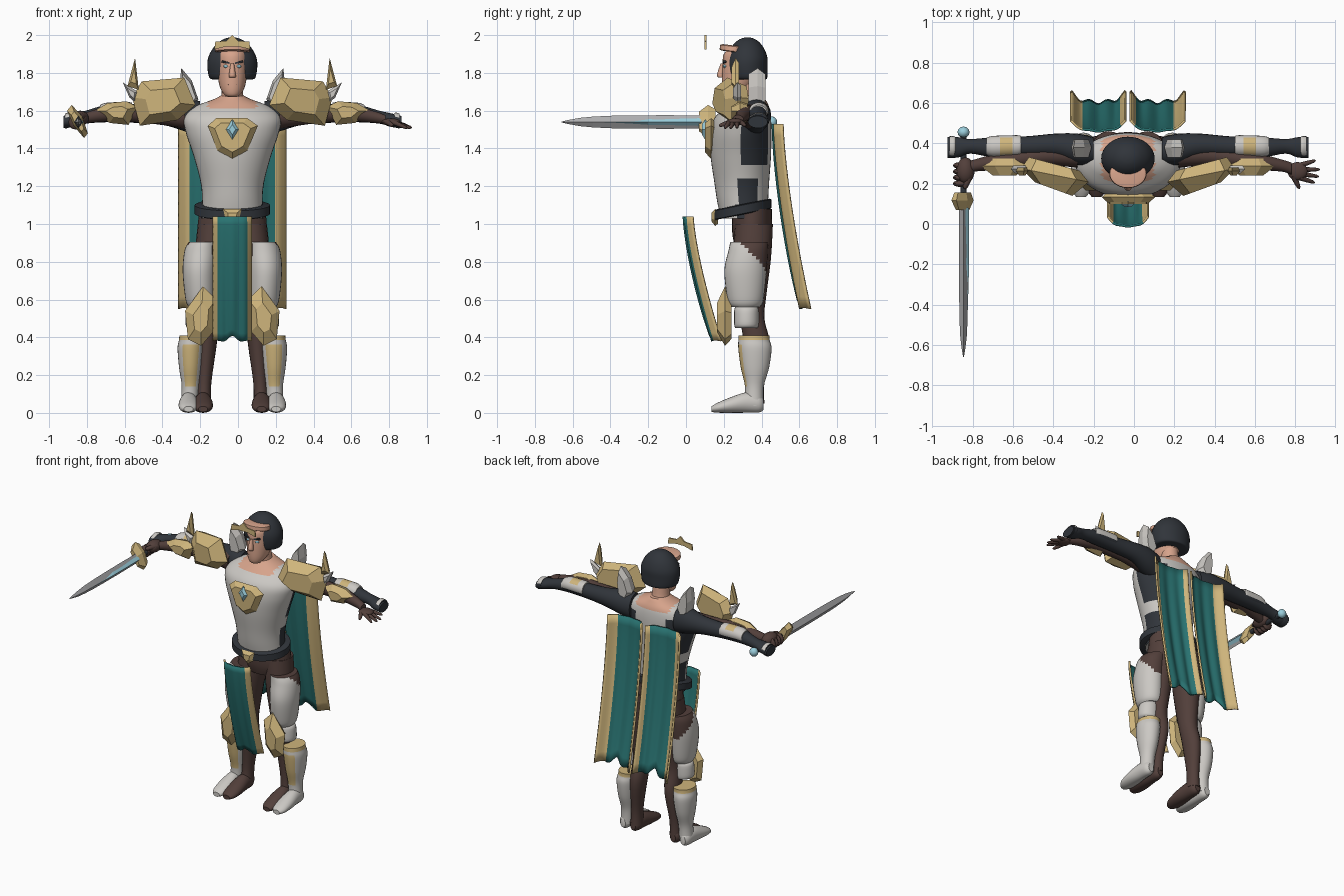
import bpy, bmesh, math
from mathutils import Vector

CX = -0.03          # body centre line


def material(name, r, g, b):
    m = bpy.data.materials.new(name)
    m.diffuse_color = (r, g, b, 1)
    return m


GOLD = material("gold", 0.62, 0.46, 0.20)
WHITE = material("white_armour", 0.60, 0.58, 0.55)
TEAL = material("teal_cloth", 0.022, 0.17, 0.165)
DARK = material("dark_cloth", 0.030, 0.035, 0.043)
BROWN = material("brown_leather", 0.085, 0.050, 0.043)
SKIN = material("skin", 0.68, 0.37, 0.26)
BLUE = material("pale_blue", 0.33, 0.62, 0.72)
STEEL = material("steel", 0.42, 0.42, 0.43)


def finish(bm, name, mats, rule=None, smooth=True):
    bmesh.ops.recalc_face_normals(bm, faces=bm.faces)
    bm.normal_update()
    for f in bm.faces:
        f.smooth = smooth
        if rule:
            f.material_index = rule(f.calc_center_median(), f.normal)
    for e in bm.edges:
        e.smooth = e.calc_face_angle(0) < math.radians(40)
    me = bpy.data.meshes.new(name)
    bm.to_mesh(me)
    bm.free()
    for m in mats if isinstance(mats, list) else [mats]:
        me.materials.append(m)
    ob = bpy.data.objects.new(name, me)
    bpy.context.collection.objects.link(ob)
    return ob


def skin_rings(bm, rings):
    rows = [[bm.verts.new(p) for p in r] for r in rings]
    n = len(rows[0])
    for a, b in zip(rows, rows[1:]):
        for i in range(n):
            bm.faces.new((a[i], a[(i + 1) % n], b[(i + 1) % n], b[i]))
    bm.faces.new(rows[0])
    bm.faces.new(rows[-1])


def loft(name, keys, mats, axis='z', n=20, sub=4, rule=None, smooth=True, shear=0):
    """Ellipse rings (along, centre p, centre q, radius p, radius q), splined."""
    k = [Vector(t) for t in keys]
    k = [k[0]] + k + [k[-1]]
    path = []
    for a, b, c, d in zip(k, k[1:], k[2:], k[3:]):
        for j in range(sub):
            t = j / sub
            path.append(0.5 * (2 * b + (c - a) * t + (2 * a - 5 * b + 4 * c - d) * t * t
                               + (3 * b - a - 3 * c + d) * t ** 3))
    path.append(k[-1])
    rings = []
    for t, p, q, a, b in path:
        ring = []
        for i in range(n):
            w = 2 * math.pi * i / n
            u, v = p + a * math.cos(w), q + b * math.sin(w)
            ring.append({'z': (u, v, t + shear * (v - q)), 'x': (t, u, v), 'y': (u, t, v)}[axis])
        rings.append(ring)
    bm = bmesh.new()
    skin_rings(bm, rings)
    return finish(bm, name, mats, rule, smooth)


def plate(name, pts, yb, yf, mat, back=0.75, front=0.5, s=0, tilt=0):
    """Faceted plate from an x-z outline; s mirrors it about the body centre."""
    if s:
        pts = [(CX + s * x, z) for x, z in pts]
    mx, mz = sum(p[0] for p in pts) / len(pts), sum(p[1] for p in pts) / len(pts)
    ym = yb + (yf - yb) * 0.45
    rings = [[(mx + (x - mx) * f, y + tilt * s * (x - mx), mz + (z - mz) * f) for x, z in pts]
             for y, f in ((yb, back), (ym, 1), (yf, front))]
    bm = bmesh.new()
    skin_rings(bm, rings)
    return finish(bm, name, mat, smooth=False)


def blob(name, c, r, mat, seg=20):
    bm = bmesh.new()
    bmesh.ops.create_uvsphere(bm, u_segments=seg, v_segments=seg // 2, radius=1)
    for v in bm.verts:
        v.co = Vector([c[i] + r[i] * v.co[i] for i in range(3)])
    return finish(bm, name, mat)


def tube(name, a, b, ra, rb, mat, n=10):
    a, b = Vector(a), Vector(b)
    q = (b - a).to_track_quat('Z', 'Y')
    rings = [[a.lerp(b, t) + q @ Vector((r * math.cos(2 * math.pi * i / n), r * math.sin(2 * math.pi * i / n), 0))
              for i in range(n)] for t, r in ((0, ra), (.55, (ra + rb) / 2), (.9, rb), (1, rb * .4))]
    bm = bmesh.new()
    skin_rings(bm, rings)
    return finish(bm, name, mat)


def cloth(name, xa, xb, path, lip, gold_a, gold_b, fold, hem):
    """Hanging panel with gold borders, folds and a zigzag hem; path is (y, z)."""
    cols, rows = 24, len(path)
    bm = bmesh.new()
    grid = []
    for j, (y, z) in enumerate(path):
        d = j / (rows - 1)
        row = []
        for i in range(cols + 1):
            u = i / cols
            yy = y + lip * abs(2 * u - 1) ** 3 + fold * (0.4 + d) * math.cos(u * 6 * math.pi)
            zz = z + (hem * d ** 4) * (0.5 + 0.5 * math.cos(u * 4 * math.pi)) * (1 - abs(2 * u - 1))
            row.append(bm.verts.new((xa + (xb - xa) * u, yy, zz)))
        grid.append(row)
    for a, b in zip(grid, grid[1:]):
        for i in range(cols):
            f = bm.faces.new((a[i], a[i + 1], b[i + 1], b[i]))
    lo, hi = sorted((xa, xb))
    ga, gb = (gold_a, gold_b) if xa < xb else (gold_b, gold_a)
    ob = finish(bm, name, [TEAL, GOLD], lambda c, nn: int(c.x < lo + ga or c.x > hi - gb))
    m = ob.modifiers.new("thickness", 'SOLIDIFY')
    m.thickness, m.offset = 0.012, 0
    return ob


# --- torso: white cuirass, bare neckline, dark under-arm and hip patches
def torso_rule(c, n):
    dx = abs(c.x - CX)
    if c.z > 1.615 and dx < 0.13:
        return 2
    if dx > 0.1 and (c.y > 0.30 and 1.31 < c.z < 1.57 or 0.27 < c.y < 0.38 and c.z < 1.24):
        return 1
    return 0


loft("torso", [(1.03, CX, .31, .165, .125), (1.12, CX, .30, .16, .135), (1.22, CX, .295, .168, .145),
               (1.36, CX, .29, .205, .16), (1.48, CX, .29, .245, .162), (1.56, CX, .30, .255, .15),
               (1.62, CX, .325, .20, .115), (1.66, CX, .335, .10, .085), (1.68, CX, .335, .06, .07)],
     [WHITE, DARK, SKIN], n=40, sub=6, rule=torso_rule)
loft("belt", [(1.05, CX, .30, .185, .145), (1.055, CX, .30, .20, .152), (1.10, CX, .30, .20, .152),
              (1.105, CX, .30, .185, .145)], DARK, n=32, sub=1, shear=0.2)
plate("buckle", [(-.08, 1.08), (.02, 1.08), (.01, 1.02), (-.03, .99), (-.07, 1.02)], .17, .135, GOLD)
loft("pelvis", [(.88, CX, .35, .13, .09), (.95, CX, .35, .18, .105), (1.08, CX, .35, .175, .105)], BROWN, n=28)
plate("chest_emblem", [(-.16, 1.52), (-.115, 1.56), (.05, 1.56), (.105, 1.52), (.05, 1.39),
                       (-.03, 1.345), (-.11, 1.39)], .16, .10, GOLD, front=.72)
plate("chest_gem", [(-.03, 1.555), (.005, 1.50), (-.03, 1.445), (-.065, 1.50)], .115, .085, BLUE)

# --- head
loft("neck", [(1.62, CX, .33, .075, .07), (1.68, CX, .32, .058, .06), (1.76, CX, .31, .055, .06)], SKIN)
loft("face", [(1.672, CX, .235, .022, .022), (1.685, CX, .24, .042, .043), (1.72, CX, .265, .064, .075),
              (1.78, CX, .285, .077, .095), (1.84, CX, .29, .08, .097), (1.90, CX, .295, .078, .095),
              (1.94, CX, .30, .06, .06)], SKIN, n=28)
loft("nose", [(1.775, CX, .185, .017, .012), (1.79, CX, .182, .018, .018), (1.85, CX, .195, .009, .012)], SKIN, n=12)
plate("mouth", [(-.055, 1.737), (-.03, 1.742), (-.005, 1.737), (-.03, 1.73)], .205, .193, BROWN, front=.9)
loft("hair", [(1.765, CX, .335, .10, .085), (1.775, CX, .33, .122, .10), (1.83, CX, .325, .132, .107),
              (1.88, CX, .325, .128, .106), (1.93, CX, .325, .103, .088), (1.965, CX, .325, .068, .06),
              (1.983, CX, .325, .035, .03), (1.988, CX, .325, .005, .005)], DARK, n=32)
loft("forehead_band", [(1.91, CX, .255, .088, .068), (1.915, CX, .25, .093, .072), (1.94, CX, .25, .09, .07),
                       (1.945, CX, .255, .08, .06)], SKIN, n=28, sub=1, shear=-0.12)
plate("tiara", [(-.125, 1.925), (-.12, 1.965), (-.06, 1.97), (-.03, 2.0), (0, 1.97), (.06, 1.965),
                (.065, 1.925), (0, 1.94), (-.06, 1.94)], .108, .099, GOLD, back=1, front=1)

# --- paired parts
for s, side in ((-1, "right"), (1, "left")):
    X = lambda d: CX + s * d
    plate(side + "_brow", [(.012, 1.856), (.055, 1.866), (.06, 1.856), (.012, 1.846)], .215, .195, DARK, s=s, front=.9)
    blob(side + "_eye", (X(.033), .207, 1.835), (.015, .012, .009), BLUE, 12)
    blob(side + "_ear", (X(.082), .30, 1.80), (.012, .022, .032), SKIN, 12)

    # legs and inner feet
    loft(side + "_leg", [(1.0, X(.095), .36, .088, .10), (.82, X(.11), .35, .088, .10), (.62, X(.12), .345, .066, .08),
                         (.50, X(.125), .35, .056, .065), (.36, X(.133), .375, .05, .068),
                         (.16, X(.148), .37, .037, .045), (.05, X(.152), .365, .04, .05)], BROWN)
    foot = [(.135, .02, .025, .015), (.17, .028, .047, .027), (.24, .042, .053, .042), (.32, .055, .046, .054),
            (.385, .05, .038, .048), (.41, .045, .02, .03)]
    loft(side + "_bare_foot", [(y, X(.155), z, a, b) for y, z, a, b in foot], BROWN, 'y')
    loft(side + "_boot_foot", [(y, X(.232), z, a, b) for y, z, a, b in foot], WHITE, 'y')

    # thigh guard, knee band, greave with gold front and rim
    loft(side + "_thigh_guard", [(.56, X(.165), .315, .065, .075), (.60, X(.17), .315, .078, .095),
                                 (.75, X(.175), .315, .088, .112), (.86, X(.165), .33, .088, .105),
                                 (.905, X(.15), .335, .08, .10)], [WHITE, BROWN], n=28, sub=6,
         rule=lambda c, n: int(c.z > .92 - 1.07 * (c.y - .27)))
    loft(side + "_knee_band", [(.45, X(.175), .32, .06, .06), (.47, X(.18), .32, .068, .065),
                               (.54, X(.175), .32, .068, .065), (.56, X(.17), .32, .06, .06)], WHITE)
    loft(side + "_greave", [(.04, X(.228), .36, .045, .05), (.14, X(.222), .362, .046, .05),
                            (.24, X(.222), .365, .06, .075), (.34, X(.22), .365, .07, .088),
                            (.385, X(.215), .36, .068, .083), (.41, X(.212), .36, .068, .082)],
         [WHITE, GOLD], n=28, sub=5, rule=lambda c, n: int(n.y < -.72 and .13 < c.z < .36 or c.z > .388))
    plate(side + "_knee_plate", [(.25, .54), (.155, .67), (.085, .60), (.10, .43), (.165, .355), (.235, .39)],
          .24, .165, GOLD, s=s)

    # shoulder armour
    plate(side + "_pauldron", [(.195, 1.63), (.255, 1.775), (.48, 1.755), (.53, 1.67), (.49, 1.52), (.29, 1.55)],
          .30, .175, GOLD, s=s, tilt=.2, front=.55)
    plate(side + "_gold_spike", [(.495, 1.71), (.515, 1.88), (.555, 1.73)], .28, .24, GOLD, s=s)
    plate(side + "_white_spike", [(.50, 1.70), (.58, 1.75), (.545, 1.67), (.51, 1.64)], .29, .25, WHITE, s=s)
    plate(side + "_collar_wing", [(.27, 1.825), (.215, 1.76), (.18, 1.66), (.22, 1.58), (.27, 1.64), (.28, 1.73)],
          .42, .33, WHITE, s=s, front=.75)
    plate(side + "_forearm_plate", [(.50, 1.62), (.56, 1.65), (.66, 1.64), (.73, 1.60), (.65, 1.535), (.55, 1.525)],
          .325, .24, GOLD, s=s)

    # arms: dark sleeve behind, brown arm in front, white bracer on top
    loft(side + "_sleeve", [(X(.17), .36, 1.56, .07, .09), (X(.25), .37, 1.575, .078, .085),
                            (X(.36), .39, 1.585, .058, .062), (X(.50), .385, 1.585, .05, .05),
                            (X(.66), .38, 1.585, .05, .046), (X(.78), .385, 1.565, .036, .034),
                            (X(.84), .38, 1.55, .05, .036), (X(.895), .38, 1.54, .052, .032)], DARK, 'x')
    loft(side + "_arm", [(X(.25), .34, 1.57, .06, .065), (X(.40), .34, 1.58, .05, .052), (X(.52), .325, 1.585, .045, .046),
                         (X(.64), .31, 1.585, .042, .042), (X(.76), .29, 1.565, .03, .03),
                         (X(.81), .275, 1.552, .03, .025)], BROWN, 'x')
    loft(side + "_bracer", [(X(.53), .39, 1.597, .046, .044), (X(.55), .388, 1.597, .052, .048),
                            (X(.66), .385, 1.597, .052, .046), (X(.70), .385, 1.59, .044, .04)], [WHITE, DARK, GOLD], 'x',
         rule=lambda c, n: 1 if n.z < -.3 else (2 if n.z > .5 and .57 < abs(c.x - CX) < .63 else 0))
    loft(side + "_cuff", [(X(.855), .385, 1.55, .046, .034), (X(.865), .385, 1.55, .05, .04),
                          (X(.885), .385, 1.545, .05, .04)], [WHITE, DARK], 'x', rule=lambda c, n: int(n.z < .3))

    # cape half
    path = [(.462 + .14 * (j / 16) ** 1.5, 1.53 - .98 * j / 16) for j in range(17)]
    cloth(side + "_cape", X(.012), X(.282), path, .048, .025, .055, .007, .05)

# --- front cloth
path = [(-.01 + .145 * (j / 16) ** 1.4, 1.04 - .66 * j / 16) for j in range(17)]
cloth("front_cloth", CX - .10, CX + .10, path, .045, .022, .022, .005, .03)

# --- open hand
blob("open_palm", (.81, .262, 1.54), (.05, .045, .02), BROWN)
for k, tip in enumerate([(.90, .315, 1.52), (.92, .27, 1.51), (.915, .235, 1.507), (.895, .205, 1.507)]):
    tube("finger_%d" % k, (.82, .29 - .02 * k, 1.54), tip, .014, .008, BROWN)
tube("thumb", (.79, .24, 1.54), (.82, .175, 1.52), .016, .009, BROWN)

# --- gripping hand
blob("fist_palm", (-.835, .265, 1.56), (.045, .065, .04), BROWN)
for k in range(4):
    blob("fist_finger_%d" % k, (-.86, .20 + .03 * k, 1.54), (.038, .017, .04), BROWN, 12)
tube("fist_thumb", (-.81, .25, 1.57), (-.84, .175, 1.57), .018, .012, BROWN)

# --- sword pointing forward
SX, SZ = -.845, 1.54
loft("blade", [(.09, SX, SZ, .022, .034), (-.1, SX, SZ, .023, .036), (-.4, SX, SZ, .021, .033),
               (-.56, SX, SZ, .016, .022), (-.66, SX, SZ, .002, .002)], STEEL, 'y', n=4, sub=2, smooth=False)
loft("blade_inlay", [(.08, SX + .01, SZ, .018, .02), (-.2, SX + .01, SZ, .018, .018),
                     (-.46, SX + .008, SZ, .012, .004)], BLUE, 'y', n=4, sub=1, smooth=False)
plate("guard", [(-.905, 1.60), (-.88, 1.63), (-.825, 1.57), (-.795, 1.48), (-.815, 1.455), (-.87, 1.52)],
      .155, .07, GOLD, front=.6)
loft("handle", [(.14, SX, SZ, .016, .016), (.44, SX, SZ, .016, .016)], DARK, 'y', n=12, sub=1)
blob("pommel", (SX, .455, SZ), (.03, .028, .03), BLUE, 12)
